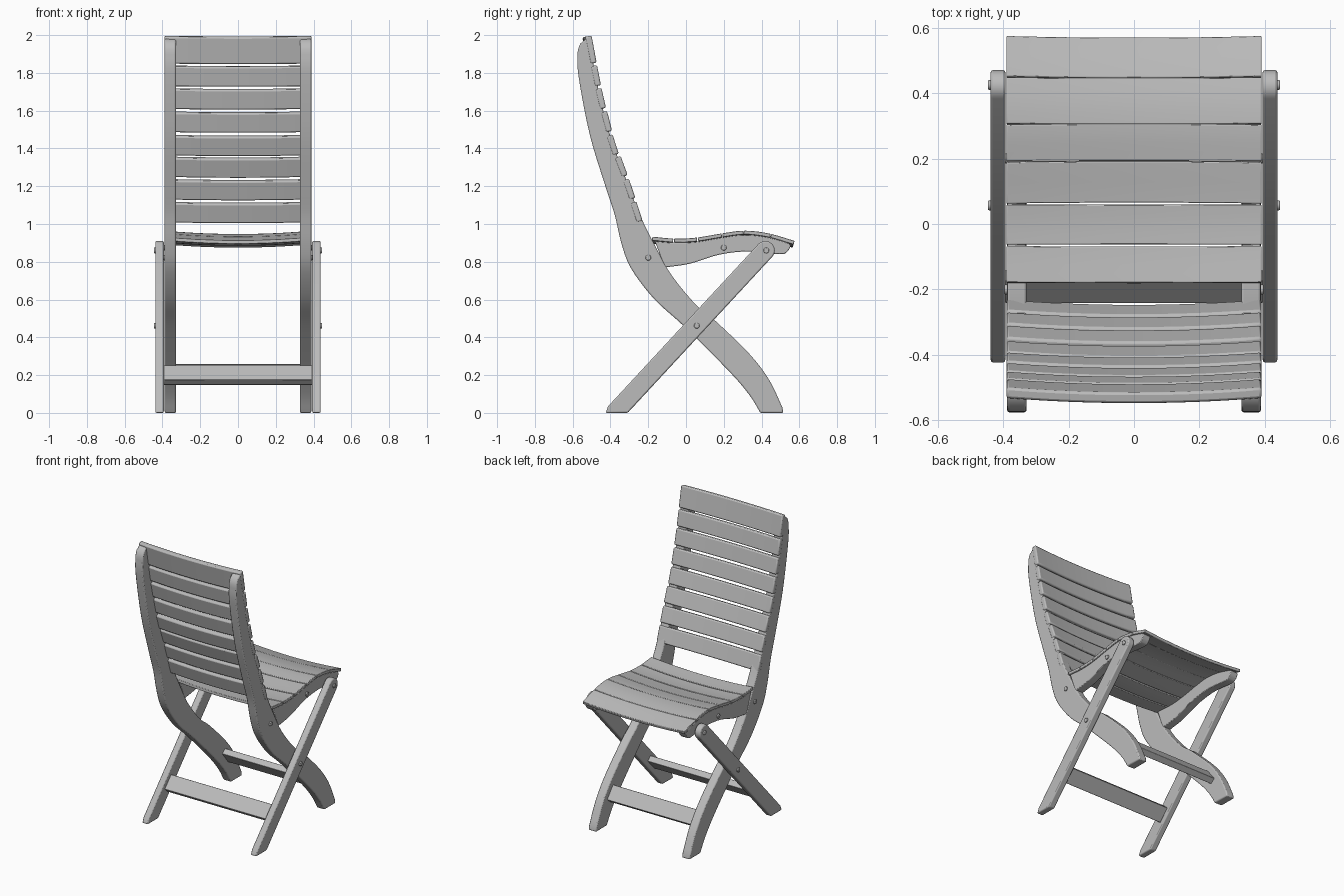
import bpy, bmesh, math
from mathutils import Vector

if "Cube" in bpy.data.objects:
    bpy.data.objects.remove(bpy.data.objects["Cube"], do_unlink=True)

GREY = (0.5, 0.5, 0.5, 1)
wood = bpy.data.materials.new("grey_wood")
wood.use_nodes = True
wood.diffuse_color = GREY
wood.node_tree.nodes["Principled BSDF"].inputs["Base Color"].default_value = GREY


def spline(points, steps=5):
    """Smooth curve through (y, z) points."""
    p = [Vector(q) for q in points]
    p = [2 * p[0] - p[1]] + p + [2 * p[-1] - p[-2]]
    out = []
    for a, b, c, d in zip(p, p[1:], p[2:], p[3:]):
        for i in range(steps):
            t = i / steps
            out.append(b + (c - a) * t / 2 + (2 * a - 5 * b + 4 * c - d) * t * t / 2
                       + (3 * b - a - 3 * c + d) * t ** 3 / 2)
    return out + [p[-2]]


def loft(name, section, stations, bevel, mirror=False):
    """Sweep a (y, z) outline along x; stations are (x, offset) pairs."""
    bm = bmesh.new()
    rings = [[bm.verts.new((x, p[0] + o[0], p[1] + o[1])) for p in section] for x, o in stations]
    n = len(section)
    for r, s in zip(rings, rings[1:]):
        for i in range(n):
            bm.faces.new((r[i], r[(i + 1) % n], s[(i + 1) % n], s[i]))
    bm.faces.new(rings[0])
    bm.faces.new(rings[-1][::-1])
    bmesh.ops.recalc_face_normals(bm, faces=bm.faces)
    mesh = bpy.data.meshes.new(name)
    bm.to_mesh(mesh)
    bm.free()
    mesh.materials.append(wood)
    ob = bpy.data.objects.new(name, mesh)
    bpy.context.collection.objects.link(ob)
    bpy.ops.object.select_all(action='DESELECT')
    ob.select_set(True)
    bpy.context.view_layer.objects.active = ob
    bpy.ops.object.shade_smooth_by_angle(angle=math.radians(30))
    if mirror:
        ob.modifiers.new("mirror", 'MIRROR')
    if bevel:
        b = ob.modifiers.new("bevel", 'BEVEL')
        b.width, b.segments, b.limit_method = bevel, 2, 'ANGLE'
        b.angle_limit = math.radians(40)
    return ob


def board(name, section, x0, x1, bevel=0.007):
    return loft(name, section, [(x0, (0, 0)), (x1, (0, 0))], bevel, mirror=True)


def slat(name, path, thickness, bow, bevel):
    """Board across the chair whose visible face follows path, dished in the middle."""
    path = [Vector(p) for p in path]
    d = (path[-1] - path[0]).normalized()
    normal = Vector((-d.y, d.x))
    section = path + [p - normal * thickness for p in reversed(path)]
    half, n = 0.39, 12
    stations = []
    for i in range(n + 1):
        t = 2 * i / n - 1
        stations.append((half * t, -normal * bow * (1 - t * t)))
    loft(name, section, stations, bevel)


# Curved rails: backrest flowing into the rear-facing feet
rear_edge = spline([(-.573, 1.92), (-.57, 1.79), (-.51, 1.475), (-.43, 1.21), (-.378, 1.05),
                    (-.34, .89), (-.288, .76), (-.166, .60), (-.008, .456), (.23, .218),
                    (.335, .095), (.394, 0)])
seat_side_edge = spline([(.51, .03), (.44, .175), (.335, .313), (.16, .483), (.055, .57),
                         (-.077, .73), (-.166, .89), (-.24, 1.04), (-.325, 1.257),
                         (-.41, 1.495), (-.467, 1.73), (-.515, 1.985)])
board("back_rail", rear_edge + [Vector((.515, 0))] + seat_side_edge
      + [Vector((-.53, 1.98)), Vector((-.56, 1.955))], .328, .388)

# Straight crossing legs with rounded tops
pivot = Vector((.42, .86))
d = Vector((.68, .734)).normalized()
nrm = Vector((-d.y, d.x))
R = .05
leg = []
for i in range(13):
    a = math.pi * i / 12
    leg.append(pivot + R * (math.cos(a) * -nrm + math.sin(a) * d))


def on_leg(side, z):
    p = pivot + side * R * nrm
    return p + d * ((z - p.y) / d.y)


leg += [on_leg(1, .035), Vector((-.425, 0)), on_leg(-1, 0)]
board("crossing_leg", leg, .393, .438)

# Seat slats follow one wavy profile
seat_line = spline([(-.18, .933), (-.06, .923), (.055, .928), (.188, .95), (.31, .965),
                    (.44, .95), (.577, .91)], 8)


def seat_point(y):
    for a, b in zip(seat_line, seat_line[1:]):
        if y <= b.x + 1e-6:
            break
    return a.lerp(b, (y - a.x) / (b.x - a.x))


cuts = [.577, .45, .305, .19, .06, -.065, -.18]
for k, (front, back) in enumerate(zip(cuts, cuts[1:])):
    lo, hi = back + .002, front - .002
    slat(f"seat_slat_{k + 1}", [seat_point(lo + (hi - lo) * i / 4) for i in range(5)],
         .02, .018, .003)

# Seat side rails under the slats
seat_top = [p - Vector((0, .022)) for p in seat_line if -.17 < p.x < .55]
seat_under = spline([(.555, .885), (.535, .853), (.494, .84), (.335, .855), (.177, .838),
                     (.02, .79), (-.113, .77)])
board("seat_rail", seat_top + seat_under, .330, .386, .004)

# Backrest slats: centre of each visible face, top to bottom
centres = [(-.486, 1.926), (-.46, 1.788), (-.435, 1.668), (-.404, 1.546),
           (-.372, 1.424), (-.327, 1.31), (-.285, 1.19), (-.246, 1.069)]
for k, c in enumerate(centres):
    above, below = Vector(centres[max(k - 1, 0)]), Vector(centres[min(k + 1, 7)])
    along = (below - above).normalized()
    h = .073 if k == 0 else .054
    slat(f"back_slat_{k + 1}", [Vector(c) - along * h, Vector(c) + along * h], .034, .016, .008)


# Stretchers lying along each pair of legs
def stretcher(name, centre, along, half_x):
    a = Vector(along).normalized()
    n = Vector((-a.y, a.x))
    c = Vector(centre)
    section = [c + a * s * .052 + n * t * .021 for s, t in ((-1, -1), (1, -1), (1, 1), (-1, 1))]
    loft(name, section, [(-half_x, (0, 0)), (half_x, (0, 0))], .003)


stretcher("crossing_leg_stretcher", on_leg(0, .2), d, .393)
stretcher("back_rail_stretcher", (.345, .205), (-.62, .78), .33)


# Round bolt heads
def bolt(name, y, z, x):
    ring = [Vector((y + .015 * math.cos(i * math.pi / 8), z + .015 * math.sin(i * math.pi / 8)))
            for i in range(16)]
    board(name, ring, x - .01, x + .008, .003)


bolt("top_pivot_bolt", .425, .86, .438)
bolt("crossing_bolt", .057, .462, .438)
bolt("seat_rail_bolt", .2, .875, .386)
bolt("back_rail_bolt", -.2, .822, .388)
